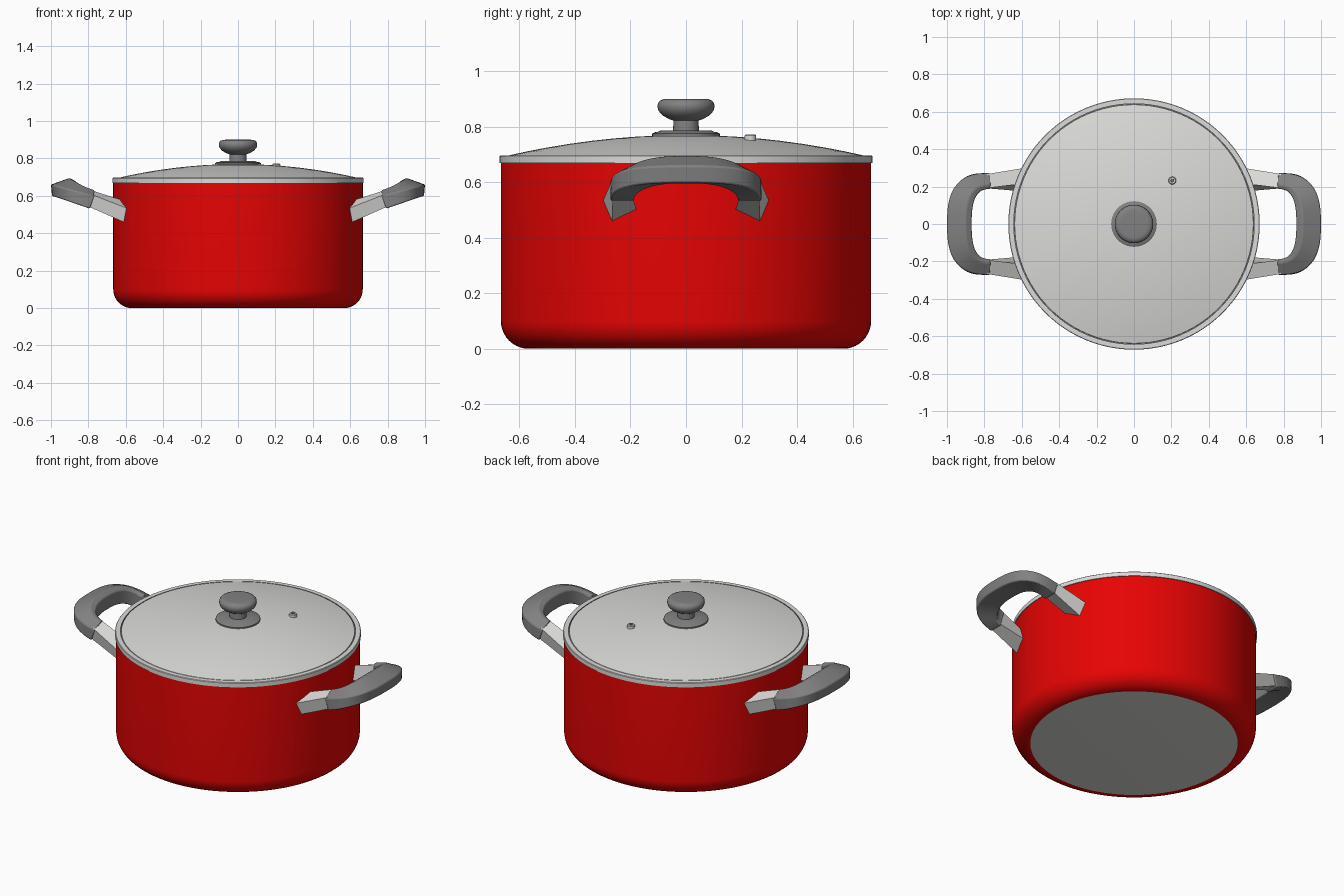
import bpy, bmesh, math

if "Cube" in bpy.data.objects:
    bpy.data.objects.remove(bpy.data.objects["Cube"])


def material(name, rgb):
    m = bpy.data.materials.new(name)
    m.diffuse_color = (*rgb, 1)
    m.use_nodes = True
    m.node_tree.nodes["Principled BSDF"].inputs["Base Color"].default_value = m.diffuse_color
    return m


RED = material("red enamel", (0.80, 0.001, 0.001))
STEEL = material("brushed steel", (0.71, 0.71, 0.69))
GREY = material("dark grey", (0.22, 0.22, 0.22))


def finish(name, bm, mats, angle=35):
    bmesh.ops.recalc_face_normals(bm, faces=bm.faces)
    mesh = bpy.data.meshes.new(name)
    bm.to_mesh(mesh)
    bm.free()
    for m in mats:
        mesh.materials.append(m)
    ob = bpy.data.objects.new(name, mesh)
    bpy.context.collection.objects.link(ob)
    bpy.ops.object.select_all(action='DESELECT')
    bpy.context.view_layer.objects.active = ob
    ob.select_set(True)
    bpy.ops.object.shade_smooth_by_angle(angle=math.radians(angle))
    return ob


def lathe(name, profile, mats, steps=96, slots=None, at=(0, 0)):
    """Spin an (r, z) profile about z; slots gives a material per segment."""
    bm = bmesh.new()
    rings = []
    for r, z in profile:
        if r == 0:
            rings.append([bm.verts.new((at[0], at[1], z))] * steps)
        else:
            rings.append([bm.verts.new((at[0] + r * math.cos(2 * math.pi * i / steps),
                                        at[1] + r * math.sin(2 * math.pi * i / steps), z))
                          for i in range(steps)])
    for k, (a, b) in enumerate(zip(rings, rings[1:])):
        for i in range(steps):
            j = (i + 1) % steps
            f = bm.faces.new(list(dict.fromkeys((a[i], a[j], b[j], b[i]))))
            f.material_index = slots[k] if slots else 0
    return finish(name, bm, mats)


# Pot body: bare steel base, rounded lower edge, straight red wall
corner = [(0.567 + 0.1 * math.sin(t), 0.1 - 0.1 * math.cos(t))
          for t in (math.pi / 2 * i / 10 for i in range(11))]
lathe("pot_body", [(0, 0)] + corner + [(0.667, 0.672), (0, 0.672)],
      [RED, STEEL], slots=[1] + [0] * 12)

# Steel rim with a thin groove against the lid
lathe("rim", [(0.60, 0.670), (0.672, 0.670), (0.672, 0.694), (0.669, 0.697),
              (0.643, 0.697), (0.643, 0.688), (0.636, 0.688)],
      [STEEL, GREY], slots=[0, 0, 0, 0, 1, 1])

# Domed lid
dome = [(0.639, 0.686), (0.638, 0.697)]
dome += [(r, 0.770 - 0.073 * (r / 0.638) ** 2)
         for r in (0.57, 0.5, 0.42, 0.34, 0.26, 0.18, 0.1, 0)]
lathe("lid", dome, [STEEL])

# Knob: seat washer, neck and flattened mushroom top
lathe("knob_seat", [(0.122, 0.762), (0.122, 0.775), (0.113, 0.780), (0.103, 0.781),
                    (0.090, 0.787), (0, 0.787)], [GREY], 48)
lathe("knob", [(0.047, 0.78), (0.045, 0.822), (0.062, 0.828), (0.085, 0.841),
               (0.099, 0.857), (0.103, 0.872), (0.101, 0.885), (0.094, 0.894),
               (0.082, 0.899), (0.070, 0.900), (0, 0.900)], [GREY], 48)

# Steam vent
lathe("steam_vent", [(0.021, 0.748), (0.021, 0.768), (0.017, 0.772), (0.009, 0.772),
                     (0.008, 0.766), (0, 0.766)],
      [STEEL, GREY], 20, [0, 0, 0, 1, 1], (0.205, 0.232))


def sp(v, p):
    return math.copysign(abs(v) ** p, v)


def grip(name, side):
    """C-shaped grip: section swept between two rounded outlines."""
    bm = bmesh.new()
    rows = []
    n = 32
    for i in range(n + 1):
        t = math.pi * (i / n - 0.5)
        c, s = sp(max(math.cos(t), 0), 0.73), sp(math.sin(t), 0.73)
        if i in (0, n):
            c = 0
        ox, oy = 0.768 + 0.232 * c, 0.272 * s
        ix, iy = 0.768 + 0.100 * c, 0.187 * s
        tilt = 0.024 * s ** 4 * (1 - c)
        low = lambda x: 0.538 + 0.285 * (x - 0.79)
        mx, my = ox * 0.25 + ix * 0.75, oy * 0.25 + iy * 0.75
        crown = 0.100 + 0.026 * c * c
        sec = [(ox - 0.006 * c + tilt, oy, low(ox)),
               (ox, oy, low(ox) + 0.068 - 0.006 * c),
               (mx, my, low(mx) + crown),
               (ix, iy, low(ix) + crown - 0.008),
               (ix + tilt, iy, low(ix) + 0.036 * c * c)]
        rows.append([bm.verts.new((x * side, y, z)) for x, y, z in sec])
    for a, b in zip(rows, rows[1:]):
        for k in range(5):
            m = (k + 1) % 5
            bm.faces.new((a[k], a[m], b[m], b[k]))
    bm.faces.new(rows[0])
    bm.faces.new(rows[-1])
    ob = finish(name, bm, [GREY])
    bev = ob.modifiers.new("soft edges", 'BEVEL')
    bev.width = 0.006
    bev.segments = 2
    bev.limit_method = 'ANGLE'
    bev.angle_limit = math.radians(40)


def bracket(name, side, end):
    """Steel arm from the pot wall up into the grip."""
    pot = [(0.636, 0.178, 0.500), (0.607, 0.267, 0.458),
           (0.597, 0.298, 0.535), (0.622, 0.212, 0.578)]
    tip = [(0.800, 0.192, 0.545), (0.800, 0.264, 0.543),
           (0.785, 0.267, 0.608), (0.785, 0.192, 0.630)]
    bm = bmesh.new()
    a, b = ([bm.verts.new((x * side, y * end, z)) for x, y, z in q] for q in (pot, tip))
    bm.faces.new(a)
    bm.faces.new(b)
    for k in range(4):
        m = (k + 1) % 4
        bm.faces.new((a[k], a[m], b[m], b[k]))
    finish(name, bm, [STEEL], 20)


# Two mirrored side handles
for side, word in ((1, "right"), (-1, "left")):
    grip(word + "_handle_grip", side)
    for end, place in ((-1, "front"), (1, "back")):
        bracket(f"{word}_{place}_handle_bracket", side, end)
